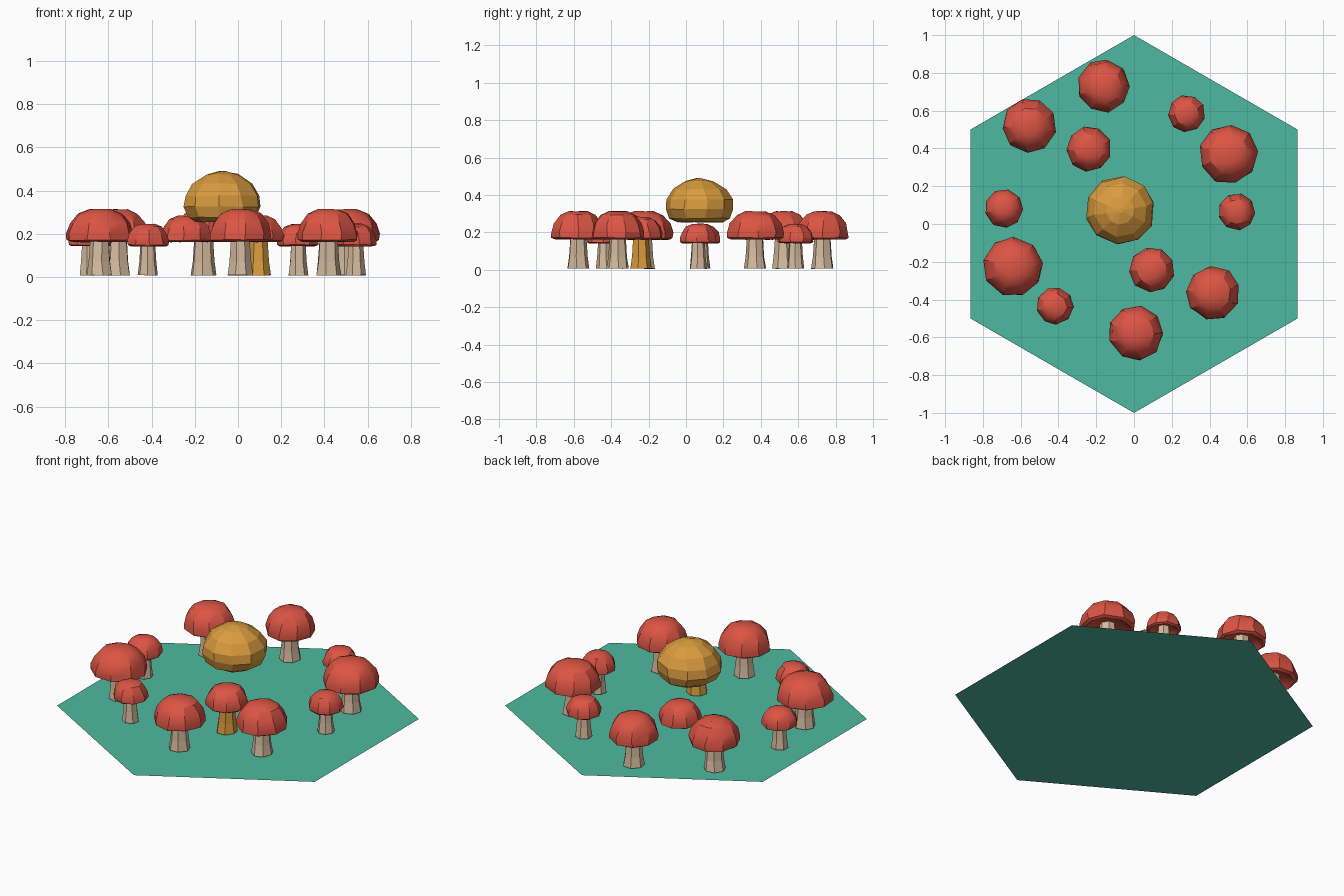
import bpy, bmesh, math, random

if "Cube" in bpy.data.objects:
    bpy.data.objects.remove(bpy.data.objects["Cube"])

random.seed(4)


def material(name, rgb):
    m = bpy.data.materials.new(name)
    m.diffuse_color = (*rgb, 1.0)
    m.use_nodes = True
    m.node_tree.nodes["Principled BSDF"].inputs["Base Color"].default_value = m.diffuse_color
    return m


GREEN = material("grass_green", (0.075, 0.485, 0.352))
RED = material("cap_red", (0.72, 0.091, 0.058))
GOLD = material("gold", (0.70, 0.33, 0.048))
BEIGE = material("stem_beige", (0.67, 0.50, 0.342))


def finish(bm, name, mat, loc=(0, 0, 0), smooth=None):
    bmesh.ops.recalc_face_normals(bm, faces=bm.faces)
    me = bpy.data.meshes.new(name)
    bm.to_mesh(me)
    bm.free()
    me.materials.append(mat)
    ob = bpy.data.objects.new(name, me)
    ob.location = loc
    bpy.context.collection.objects.link(ob)
    if smooth:
        bpy.ops.object.select_all(action='DESELECT')
        ob.select_set(True)
        bpy.context.view_layer.objects.active = ob
        bpy.ops.object.shade_smooth_by_angle(angle=math.radians(smooth))
    return ob


def lathe(profile, sides, turn, jitter=0.0):
    """Closed low-poly lathe: rings of (radius, z), first and last capped."""
    bm = bmesh.new()
    rings = []
    for i, (r, z) in enumerate(profile):
        ring = []
        for k in range(sides):
            a = turn + 2 * math.pi * (k + random.uniform(-jitter, jitter) * 3) / sides
            rr = r * (1 + random.uniform(-jitter, jitter))
            zz = z + random.uniform(-jitter, jitter) * 0.08
            ring.append(bm.verts.new((rr * math.cos(a), rr * math.sin(a), zz)))
        rings.append(ring)
    for a, b in zip(rings, rings[1:]):
        for k in range(sides):
            n = (k + 1) % sides
            bm.faces.new((a[k], a[n], b[n], b[k]))
    bm.faces.new(rings[0][::-1])
    bm.faces.new(rings[-1])
    return bm


# Cap profile: (fraction of radius, fraction of height), hollow underside to crown
CAP = [(0.40, 0.22), (0.70, 0.12), (0.87, 0.0), (0.99, 0.06), (1.0, 0.25),
       (0.90, 0.56), (0.66, 0.85), (0.34, 0.98)]


def cap(name, x, y, r, z0, z1):
    prof = [(r * f, z0 + (z1 - z0) * h) for f, h in CAP]
    finish(lathe(prof, 9, random.uniform(0, 6), 0.025), name, RED, (x, y, 0), 30)


def stem(name, x, y, r, top, mat):
    prof = [(r, 0.007), (r * 0.84, 0.07), (r * 0.70, top)]
    finish(lathe(prof, 7, random.uniform(0, 6), 0.02), name, mat, (x, y, 0))


# Hexagonal ground tile
bm = bmesh.new()
bm.faces.new([bm.verts.new((math.cos(a), math.sin(a), 0))
              for a in (math.radians(30 + 60 * k) for k in range(6))])
tile = finish(bm, "hexagon_tile", GREEN)

# Mushrooms by size: (cap bottom, cap top, stem radius), then x, y, cap radius
SIZES = {"large": (0.162, 0.316, 0.061), "medium": (0.162, 0.285, 0.060),
         "small": (0.142, 0.247, 0.048)}
MUSHROOMS = {
    "large": [(-0.16, 0.73, 0.14), (-0.556, 0.52, 0.143), (0.50, 0.37, 0.157),
              (-0.64, -0.225, 0.158), (0.418, -0.365, 0.143), (0.01, -0.577, 0.145)],
    "medium": [(-0.238, 0.397, 0.12), (0.095, -0.243, 0.12)],
    "small": [(0.278, 0.585, 0.098), (-0.688, 0.083, 0.102), (0.545, 0.065, 0.098),
              (-0.418, -0.434, 0.098)],
}
for size, places in MUSHROOMS.items():
    z0, z1, sr = SIZES[size]
    for i, (x, y, r) in enumerate(places):
        cap(f"{size}_cap_{i + 1}", x, y, r, z0, z1)
        if size != "medium":
            stem(f"{size}_stem_{i + 1}", x, y, sr, z0 + 0.04, BEIGE)

# Only the front medium mushroom has a stem, and it is gold
stem("gold_stem", 0.095, -0.243, SIZES["medium"][2], 0.20, GOLD)

# Big faceted gold cap floating in the middle
gold = [(0.07, 0.29), (0.125, 0.255), (0.162, 0.275), (0.184, 0.325),
        (0.178, 0.375), (0.14, 0.432), (0.075, 0.475), (0.015, 0.489)]
finish(lathe(gold, 10, 0.2, 0.03), "gold_cap", GOLD, (-0.072, 0.072, 0))
